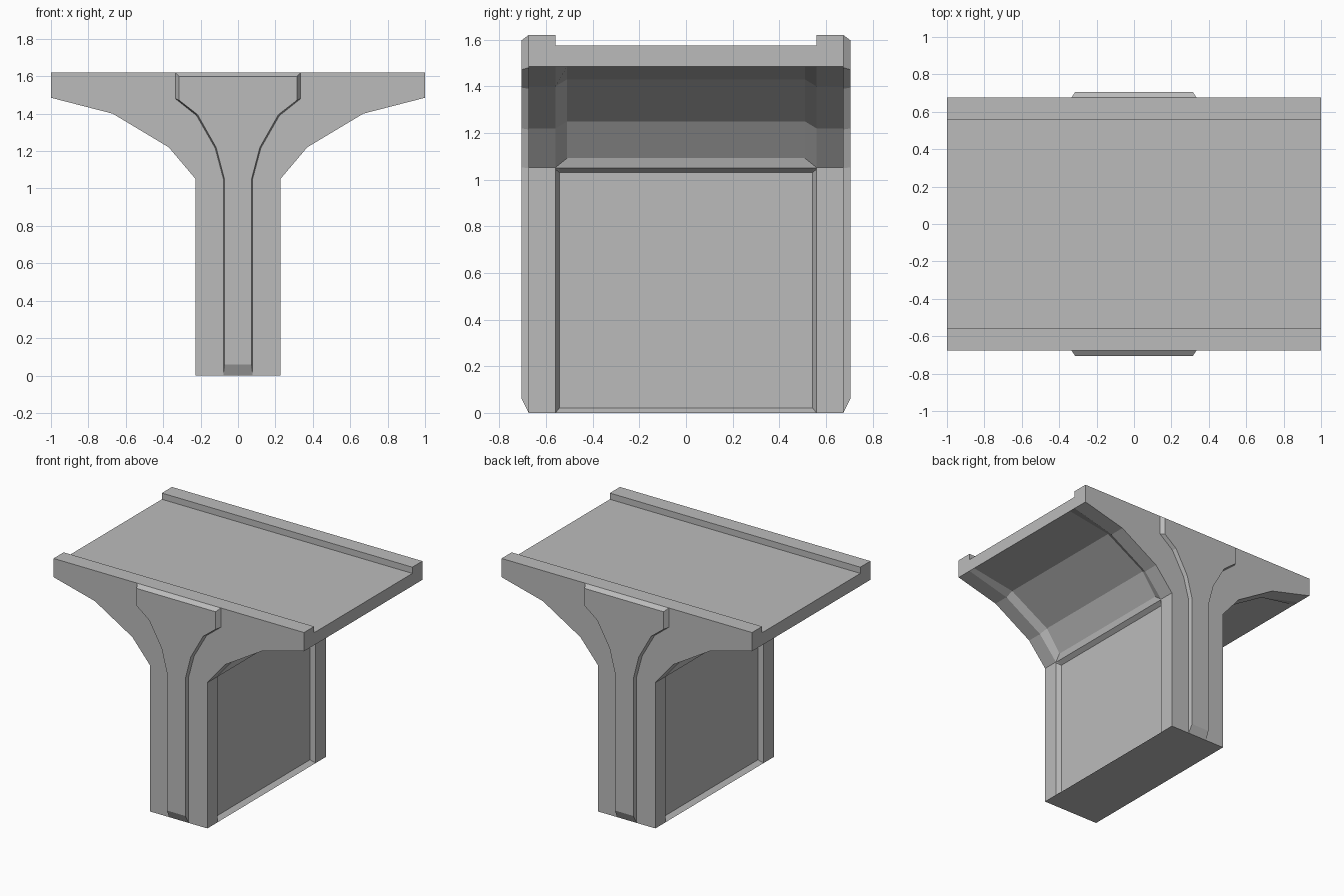
import bpy, bmesh

if "Cube" in bpy.data.objects:
    bpy.data.objects.remove(bpy.data.objects["Cube"], do_unlink=True)

GREY = (0.5, 0.5, 0.5, 1)
concrete = bpy.data.materials.new("concrete_grey")
concrete.use_nodes = True
concrete.diffuse_color = GREY
concrete.node_tree.nodes["Principled BSDF"].inputs["Base Color"].default_value = GREY

LEG, END, RIB, FACE = 0.228, 0.675, 0.56, 0.705
TOP, DECK = 1.62, 1.575


def ring(half):
    """Mirror a half outline of (x, y, z) points into a closed loop."""
    return half + [(-x, y, z) for x, y, z in reversed(half)]


def loft(name, rings):
    """Skin a row of equal loops and cap both ends."""
    bm = bmesh.new()
    loops = [[bm.verts.new(p) for p in r] for r in rings]
    for a, b in zip(loops, loops[1:]):
        for i in range(len(a)):
            j = (i + 1) % len(a)
            bm.faces.new((a[i], a[j], b[j], b[i]))
    bm.faces.new(loops[0])
    bm.faces.new(loops[-1])
    bmesh.ops.remove_doubles(bm, verts=bm.verts, dist=0.0005)
    bmesh.ops.recalc_face_normals(bm, faces=bm.faces)
    mesh = bpy.data.meshes.new(name)
    bm.to_mesh(mesh)
    bm.free()
    mesh.materials.append(concrete)
    obj = bpy.data.objects.new(name, mesh)
    bpy.context.collection.objects.link(obj)
    return obj


# Pier and deck: full ribs at the ends, sunken panels and arch between them
haunch = [(0.37, 1.22), (0.67, 1.4), (1, 1.485)]
outer = [(LEG, 0), (LEG, 0.005), (LEG, 1.045), (LEG, 1.05), (LEG, 1.052)] + haunch
sunken = [(LEG, 0, RIB), (0.195, 0.022, 0.542), (0.195, 1.03, 0.542),
          (LEG, 1.05, 0.545), (0.238, 1.092, 0.51), (0.35, 1.25, 0.51),
          (0.66, 1.43, 0.51), (1, 1.485, 0.51)]


def rib(y, top):
    return ring([(x, y, z) for x, z in outer] + [(1, y, top)])


def middle(side):
    return ring([(x, side * y, z) for x, z, y in sunken] + [(1, side * 0.51, DECK)])


loft("pier_and_deck", [rib(-END, TOP), rib(-RIB, TOP), rib(-RIB, DECK), middle(-1),
                       middle(1), rib(RIB, DECK), rib(RIB, TOP), rib(END, TOP)])

# Flared pilaster with bevelled edges on each end
base = [(0.078, 0), (0.078, 1.05), (0.122, 1.215), (0.222, 1.39),
        (0.335, 1.48), (0.335, TOP)]
front = [(0.073, 0.06), (0.073, 1.052), (0.117, 1.22), (0.216, 1.395),
         (0.315, 1.472), (0.315, 1.598)]
for side, name in ((-1, "front_pilaster"), (1, "back_pilaster")):
    loft(name, [ring([(x, side * (END - 0.01), z) for x, z in base]),
                ring([(x, side * END, z) for x, z in base]),
                ring([(x, side * FACE, z) for x, z in front])])
